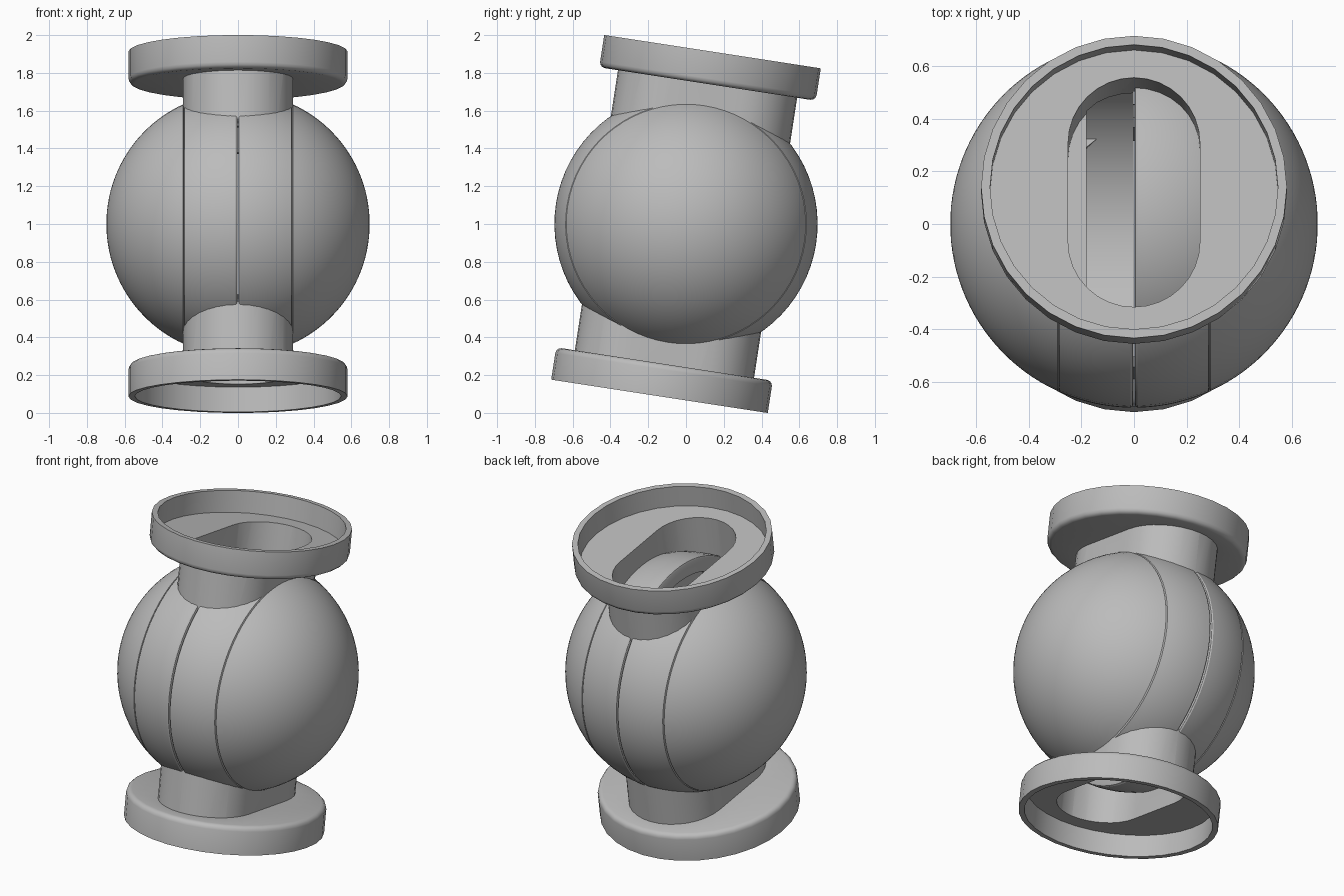
import bpy, bmesh, math
from mathutils import Matrix

if "Cube" in bpy.data.objects:
    bpy.data.objects.remove(bpy.data.objects["Cube"], do_unlink=True)

grey = bpy.data.materials.new("plain_grey")
grey.use_nodes = True
COLOUR = (0.5, 0.5, 0.5, 1)
grey.diffuse_color = COLOUR
grey.node_tree.nodes["Principled BSDF"].inputs["Base Color"].default_value = COLOUR

BALL_R, DRUM_R, SEAM_X, WALL_X = 0.697, 0.60, 0.29, 0.18
NECK_HALF, BORE_HALF, STRAIGHT = 0.29, 0.25, 0.19
TILT = Matrix.Translation((0, 0, 1)) @ Matrix.Rotation(math.radians(-8.75), 4, 'X')
FLIP = Matrix.Rotation(math.pi, 4, 'Y')


def make_object(name, bm):
    bmesh.ops.recalc_face_normals(bm, faces=bm.faces)
    mesh = bpy.data.meshes.new(name)
    bm.to_mesh(mesh)
    bm.free()
    mesh.materials.append(grey)
    obj = bpy.data.objects.new(name, mesh)
    bpy.context.collection.objects.link(obj)
    return obj


def lathe(name, profile, steps):
    """Spin (radius, height) points about z; both ends lie on the axis."""
    bm = bmesh.new()
    verts = [bm.verts.new((r, 0, z)) for r, z in profile]
    edges = [bm.edges.new(pair) for pair in zip(verts, verts[1:])]
    bmesh.ops.spin(bm, geom=verts + edges, cent=(0, 0, 0), axis=(0, 0, 1),
                   angle=math.tau, steps=steps, use_merge=True)
    bmesh.ops.remove_doubles(bm, verts=bm.verts, dist=1e-5)
    return make_object(name, bm)


def slot_prism(name, half, low, high, steps=16):
    """Upright prism with a rounded slot outline, long along y."""
    bm = bmesh.new()
    ring = []
    for side in (1, -1):
        for i in range(steps + 1):
            a = math.pi * i / steps
            ring.append(bm.verts.new((side * half * math.cos(a),
                                      side * (STRAIGHT + half * math.sin(a)), low)))
    base = bm.faces.new(ring)
    top = bmesh.ops.extrude_face_region(bm, geom=[base])["geom"]
    moved = [v for v in top if isinstance(v, bmesh.types.BMVert)]
    bmesh.ops.translate(bm, verts=moved, vec=(0, 0, high - low))
    return make_object(name, bm)


def combine(obj, tool, operation):
    """Bake a boolean into obj and discard the tool."""
    mod = obj.modifiers.new(operation.lower(), 'BOOLEAN')
    mod.object, mod.operation, mod.solver = tool, operation, 'EXACT'
    baked = bpy.data.meshes.new_from_object(
        obj.evaluated_get(bpy.context.evaluated_depsgraph_get()))
    obj.modifiers.clear()
    obj.data = baked
    bpy.data.objects.remove(tool, do_unlink=True)


def finish(obj, matrix):
    obj.data.transform(matrix)
    bpy.ops.object.select_all(action='DESELECT')
    obj.select_set(True)
    bpy.context.view_layer.objects.active = obj
    bpy.ops.object.shade_smooth_by_angle(angle=math.radians(32))


def arc(start, end, count):
    return [(BALL_R * math.sin(start + (end - start) * i / count),
             BALL_R * math.cos(start + (end - start) * i / count))
            for i in range(count + 1)]


# Half ball: domed cap, seam groove, band, rounded lip, hollow drum inside
seam = math.acos(SEAM_X / BALL_R)
band_start = math.acos((SEAM_X - 0.008) / BALL_R)
band_end = math.acos(0.014 / BALL_R)
half_profile = (arc(0, seam, 22) + [(BALL_R * math.sin(seam) - 0.008, SEAM_X - 0.004)]
                + arc(band_start, band_end, 10)
                + [(BALL_R - 0.005, 0.006), (BALL_R - 0.014, 0.002),
                   (DRUM_R, 0.002), (DRUM_R, WALL_X), (0, WALL_X)])

# Flange: shallow cup with a rounded shoulder on the neck side
flange_profile = [(0, 0.75), (0.55, 0.75), (0.565, 0.754), (0.576, 0.765), (0.58, 0.78),
                  (0.58, 0.923), (0.546, 0.923), (0.546, 0.79), (0, 0.79)]

for label, matrix in (("upper", TILT), ("lower", TILT @ FLIP)):
    # Ball half, opened towards its own neck
    half = lathe(label + "_ball_half", half_profile, 72)
    half.data.transform(Matrix.Rotation(-math.pi / 2, 4, 'Y'))
    combine(half, slot_prism("bore_cutter", BORE_HALF, 0.40, 1.0), 'DIFFERENCE')
    finish(half, matrix)

    # Neck and flange, bored through with a slot
    flange = lathe(label + "_flange_and_neck", flange_profile, 32)
    combine(flange, slot_prism("neck_solid", NECK_HALF, 0.45, 0.77), 'UNION')
    combine(flange, slot_prism("bore_cutter", BORE_HALF, 0.30, 1.0), 'DIFFERENCE')
    finish(flange, matrix)
